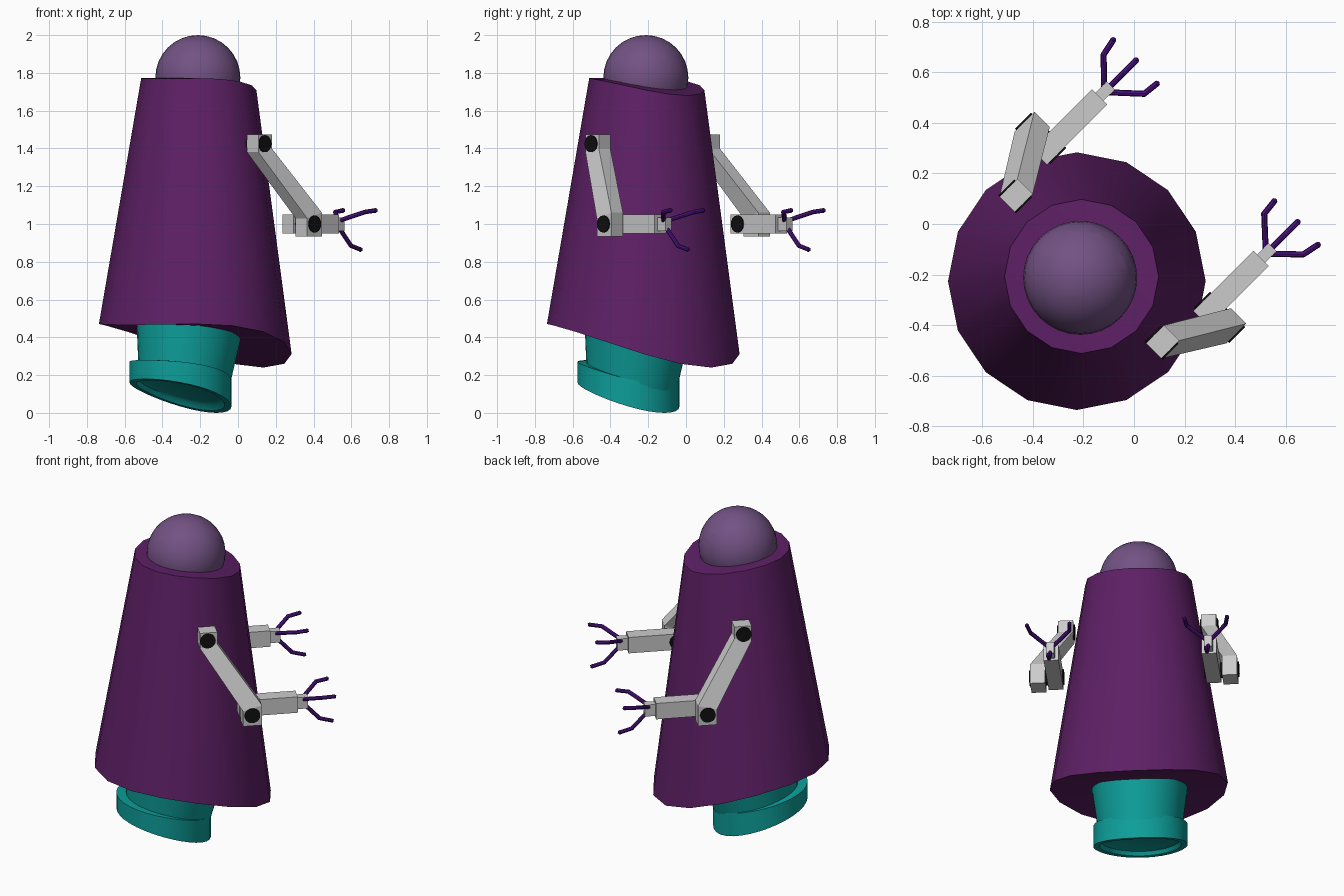
import bpy, bmesh
from math import sin, cos, pi, radians
from mathutils import Matrix, Vector

if "Cube" in bpy.data.objects:
    bpy.data.objects.remove(bpy.data.objects["Cube"])

# Everything is modelled facing local +y, then turned to the diagonal
TURN = Matrix.Rotation(radians(-45), 4, 'Z')


def material(name, rgb):
    m = bpy.data.materials.new(name)
    m.diffuse_color = (*rgb, 1)
    m.use_nodes = True
    m.node_tree.nodes["Principled BSDF"].inputs["Base Color"].default_value = m.diffuse_color
    return m


ROBE = material("robe_purple", (0.11, 0.014, 0.13))
TEAL = material("teal", (0.004, 0.34, 0.32))
SKIN = material("head_violet", (0.17, 0.085, 0.23))
CLAW = material("claw_violet", (0.075, 0.006, 0.23))
BLACK = material("black", (0.005, 0.005, 0.005))


def finish(name, bm, mat=None, mirror=False, smooth=True):
    bmesh.ops.recalc_face_normals(bm, faces=bm.faces[:])
    me = bpy.data.meshes.new(name)
    bm.to_mesh(me)
    bm.free()
    if smooth:
        me.shade_smooth()
        me.set_sharp_from_angle(angle=radians(35))
    if mat:
        me.materials.append(mat)
    ob = bpy.data.objects.new(name, me)
    bpy.context.collection.objects.link(ob)
    ob.matrix_world = TURN
    if mirror:
        ob.modifiers.new("mirror", 'MIRROR')
    return ob


def loft(name, rings, n, mat):
    """Rings: (centre y, radius, z, slope, bend); z bends from front to back."""
    bm = bmesh.new()
    loops = []
    for cy, r, z, a, b in rings:
        loop = []
        for i in range(n):
            w = 2 * pi * i / n
            t = cos(w)
            loop.append(bm.verts.new((r * sin(w), cy + r * t, z + a * t + b * t * t)))
        loops.append(loop)
    for p, q in zip(loops, loops[1:]):
        for i in range(n):
            j = (i + 1) % n
            bm.faces.new((p[i], p[j], q[j], q[i]))
    for l in (loops[0], loops[-1]):      # bent caps as cross strips
        for i in range(n // 2):
            quad = [l[i], l[i + 1], l[n - i - 1], l[(n - i) % n]]
            bm.faces.new(list(dict.fromkeys(quad)))
    return finish(name, bm, mat)


def box(name, lo, hi):
    bm = bmesh.new()
    lo, hi = Vector(lo), Vector(hi)
    bmesh.ops.create_cube(bm, size=1, matrix=Matrix.Translation((lo + hi) / 2)
                          @ Matrix.Diagonal((*(hi - lo), 1)))
    return finish(name, bm, None, True, False)


def axle(name, x0, x1, y, z, r):
    bm = bmesh.new()
    bmesh.ops.create_cone(bm, cap_ends=True, segments=20, radius1=r, radius2=r, depth=x1 - x0,
                          matrix=Matrix.Translation(((x0 + x1) / 2, y, z))
                          @ Matrix.Rotation(pi / 2, 4, 'Y'))
    return finish(name, bm, BLACK, True)


# Robe, neck and hollow-bottomed foot
loft("robe", [(-0.32, 0.51, 0.43, -0.1125, -0.0775),
              (-0.2935, 0.305, 1.755, -0.045, -0.03)], 16, ROBE)
loft("base_neck", [(-0.405, 0.24, 0.19, -0.065, -0.02),
                   (-0.37, 0.275, 0.45, -0.06, -0.04)], 32, TEAL)
loft("base_foot", [(-0.431, 0.24, 0.235, -0.065, -0.02),
                   (-0.431, 0.27, 0.235, -0.065, -0.02),
                   (-0.431, 0.27, 0.105, -0.09, -0.015),
                   (-0.431, 0.235, 0.105, -0.08, -0.013),
                   (-0.431, 0.22, 0.13, -0.075, -0.013),
                   (-0.431, 0.19, 0.14, -0.065, -0.01)], 32, TEAL)

# Head with two shallow eye sockets
centre = Vector((0, -0.3005, 1.775))
bm = bmesh.new()
bmesh.ops.create_uvsphere(bm, u_segments=32, v_segments=16, radius=0.225,
                          matrix=Matrix.Translation(centre))
head = finish("head", bm, SKIN)
for side in (-1, 1):
    d = Vector((side * 0.078, 0.177, 0.11)).normalized()
    bm = bmesh.new()
    bmesh.ops.create_cone(bm, cap_ends=True, segments=12, radius1=0.034, radius2=0.034, depth=0.04)
    for v in bm.verts:
        v.co.y = min(v.co.y, 0.019)
    bm.transform(Matrix.Translation(centre + d * 0.225) @ d.to_track_quat('Z', 'Y').to_matrix().to_4x4())
    cutter = finish("eye_cutter", bm, SKIN, smooth=False)
    cutter.hide_render = True
    cutter.display_type = 'WIRE'
    cut = head.modifiers.new("eye", 'BOOLEAN')
    cut.operation = 'DIFFERENCE'
    cut.object = cutter
bpy.context.view_layer.update()
carved = bpy.data.meshes.new_from_object(head.evaluated_get(bpy.context.evaluated_depsgraph_get()))
head.modifiers.clear()
head.data = carved
for ob in [o for o in bpy.data.objects if o.name.startswith("eye_cutter")]:
    bpy.data.objects.remove(ob)

# Upper arm: shoulder block, slanted beam, elbow block
bm = bmesh.new()
sections = [(0.41, -0.30, 1.475, -0.20, 1.475), (0.41, -0.30, 1.38, -0.20, 1.40),
            (0.55, -0.075, 1.03, 0.035, 1.06), (0.55, -0.075, 0.935, 0.035, 0.935)]
loops = []
for x, y0, z0, y1, z1 in sections:
    loops.append([bm.verts.new(c) for c in ((x - 0.043, y0, z0), (x + 0.043, y0, z0),
                                            (x + 0.043, y1, z1), (x - 0.043, y1, z1))])
for p, q in zip(loops, loops[1:]):
    for i in range(4):
        j = (i + 1) % 4
        bm.faces.new((p[i], p[j], q[j], q[i]))
bm.faces.new(loops[0])
bm.faces.new(loops[-1])
finish("upper_arm", bm, None, True, False)

# Forearm, wrist and joint pins
box("forearm", (0.41, -0.078, 0.95), (0.495, 0.26, 1.05))
box("wrist", (0.43, 0.255, 0.963), (0.475, 0.322, 1.035))
axle("shoulder_pin", 0.36, 0.46, -0.255, 1.425, 0.045)
axle("elbow_pin", 0.403, 0.60, -0.022, 1.0, 0.045)

# Three bent claws per hand
fingers = [((0.437, 0.30, 1.02), (0.336, 0.393, 1.063), (0.329, 0.456, 1.072)),
           ((0.468, 0.30, 1.02), (0.559, 0.389, 1.063), (0.573, 0.456, 1.072)),
           ((0.4525, 0.30, 0.985), (0.4525, 0.393, 0.885), (0.4525, 0.463, 0.865))]
for path in fingers:
    bm = bmesh.new()
    for a, b in zip(path, path[1:]):
        a, b = Vector(a), Vector(b)
        d = b - a
        bmesh.ops.create_cone(bm, cap_ends=True, segments=8, radius1=0.012, radius2=0.012,
                              depth=d.length + 0.006,
                              matrix=Matrix.Translation((a + b) / 2)
                              @ d.to_track_quat('Z', 'Y').to_matrix().to_4x4())
    bmesh.ops.create_icosphere(bm, subdivisions=1, radius=0.014, matrix=Matrix.Translation(path[-1]))
    finish("finger", bm, CLAW, True)
